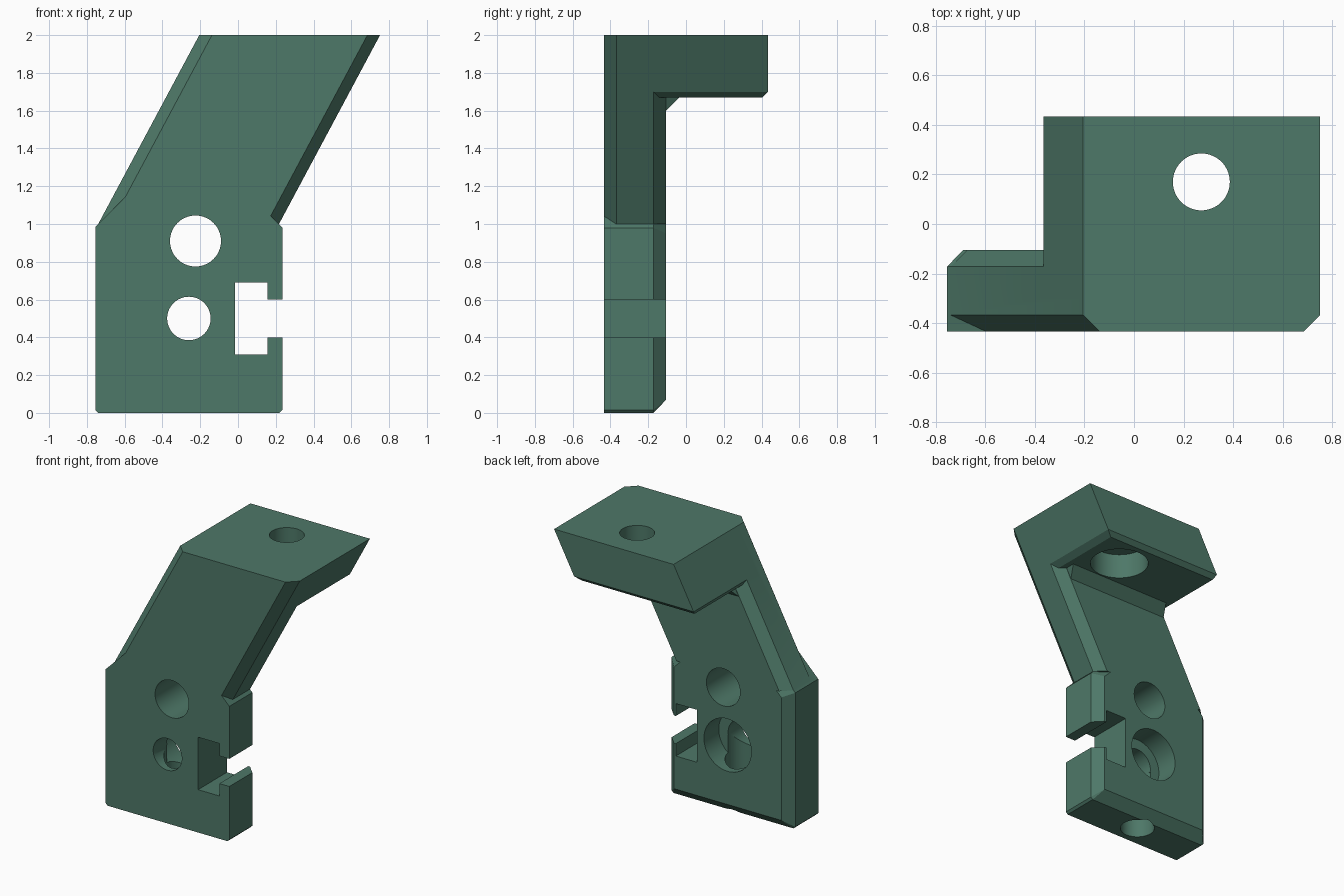
import bpy, bmesh, math
from mathutils import Matrix, Vector

if "Cube" in bpy.data.objects:
    bpy.data.objects.remove(bpy.data.objects["Cube"])

green = bpy.data.materials.new("muted_green")
green.diffuse_color = (0.076, 0.188, 0.138, 1)
green.use_nodes = True
green.node_tree.nodes["Principled BSDF"].inputs["Base Color"].default_value = green.diffuse_color

FRONT, BACK, TOP = -0.435, -0.105, 2.0
BEVEL, LEAN = 0.067, 0.535


def left(z):
    return -0.205 - LEAN * (TOP - z)


def right(z):
    return 0.752 - LEAN * (TOP - z)


def solid(name, points):
    """Convex part from its corner points."""
    bm = bmesh.new()
    for p in points:
        bm.verts.new(p)
    bmesh.ops.convex_hull(bm, input=bm.verts[:])
    bmesh.ops.dissolve_limit(bm, angle_limit=math.radians(0.3),
                             verts=bm.verts[:], edges=bm.edges[:])
    bmesh.ops.recalc_face_normals(bm, faces=bm.faces[:])
    return finish(name, bm)


def finish(name, bm):
    mesh = bpy.data.meshes.new(name)
    bm.to_mesh(mesh)
    bm.free()
    mesh.materials.append(green)
    obj = bpy.data.objects.new(name, mesh)
    bpy.context.collection.objects.link(obj)
    return obj


def box(name, lo, hi):
    return solid(name, [(x, y, z) for x in (lo[0], hi[0])
                        for y in (lo[1], hi[1]) for z in (lo[2], hi[2])])


def cylinder(name, start, end, radius):
    a, b = Vector(start), Vector(end)
    turn = (b - a).to_track_quat('Z', 'Y').to_matrix().to_4x4()
    bm = bmesh.new()
    bmesh.ops.create_cone(bm, cap_ends=True, segments=64, radius1=radius, radius2=radius,
                          depth=(b - a).length, matrix=Matrix.Translation((a + b) / 2) @ turn)
    return finish(name, bm)


def combine(target, other, operation):
    mod = target.modifiers.new(operation.lower(), 'BOOLEAN')
    mod.object, mod.operation, mod.solver = other, operation, 'EXACT'
    bpy.context.view_layer.objects.active = target
    bpy.ops.object.modifier_apply(modifier=mod.name)
    bpy.data.objects.remove(other)


# Upright mounting plate: clipped corners, bevelled back edges
outline = [(-0.74, 0), (0.22, 0), (0.235, 0.015), (0.235, 0.98), (0.172, 1.043),
           (-0.583, 1.157), (-0.755, 0.985), (-0.755, 0.015)]
inner = [(-0.69, 0.07), (0.17, 0.07), (0.17, 0.95), (0.10, 1.02),
         (-0.58, 1.07), (-0.69, 0.96)]
bracket = solid("bracket",
                [(x, y, z) for x, z in outline for y in (FRONT, BACK - BEVEL)]
                + [(x, BACK, z) for x, z in inner])

# Leaning arm with four bevelled long edges
arm = []
for z in (1.0, TOP):
    for y, inset in ((FRONT, BEVEL), (FRONT + BEVEL, 0), (BACK - BEVEL, 0), (BACK, BEVEL)):
        arm += [(left(z) + inset, y, z), (right(z) - inset, y, z)]
combine(bracket, solid("arm", arm), 'UNION')

# Top shelf, bevelled along the lower rim
shelf = []
for z, inset in ((1.67, 0.03), (1.70, 0), (TOP, 0)):
    for x in (left(z) + inset, right(z) - inset):
        shelf += [(x, -0.3, z), (x, 0.435 - inset, z)]
combine(bracket, solid("shelf", shelf), 'UNION')

# Sloped gusset in the inner corner
gusset = []
for y, z in ((BACK, 1.60), (-0.035, 1.67), (-0.035, 1.75), (-0.2, 1.75), (-0.2, 1.60)):
    gusset += [(left(z) + 0.07, y, z), (right(z) - 0.07, y, z)]
combine(bracket, solid("gusset", gusset), 'UNION')

# Holes, counterbores and side slot
cutters = [
    cylinder("upper_hole", (-0.225, -0.6, 0.91), (-0.225, 0.1, 0.91), 0.135),
    cylinder("lower_hole", (-0.26, -0.6, 0.50), (-0.26, 0.1, 0.50), 0.115),
    cylinder("lower_counterbore", (-0.26, -0.275, 0.50), (-0.26, 0.1, 0.50), 0.19),
    cylinder("base_hole", (-0.26, -0.275, -0.2), (-0.26, -0.275, 0.48), 0.115),
    cylinder("shelf_hole", (0.272, 0.17, 1.5), (0.272, 0.17, 2.2), 0.115),
    cylinder("shelf_counterbore", (0.272, 0.17, 1.5), (0.272, 0.17, 1.85), 0.195),
    box("slot_pocket", (-0.015, -0.6, 0.31), (0.155, 0.1, 0.69)),
    box("slot_mouth", (0.1, -0.6, 0.40), (0.4, 0.1, 0.60)),
]
for cutter in cutters:
    combine(bracket, cutter, 'DIFFERENCE')

# Smooth hole walls, crisp edges
bpy.ops.object.select_all(action='DESELECT')
bracket.select_set(True)
bpy.context.view_layer.objects.active = bracket
bpy.ops.object.shade_smooth_by_angle(angle=math.radians(20))
